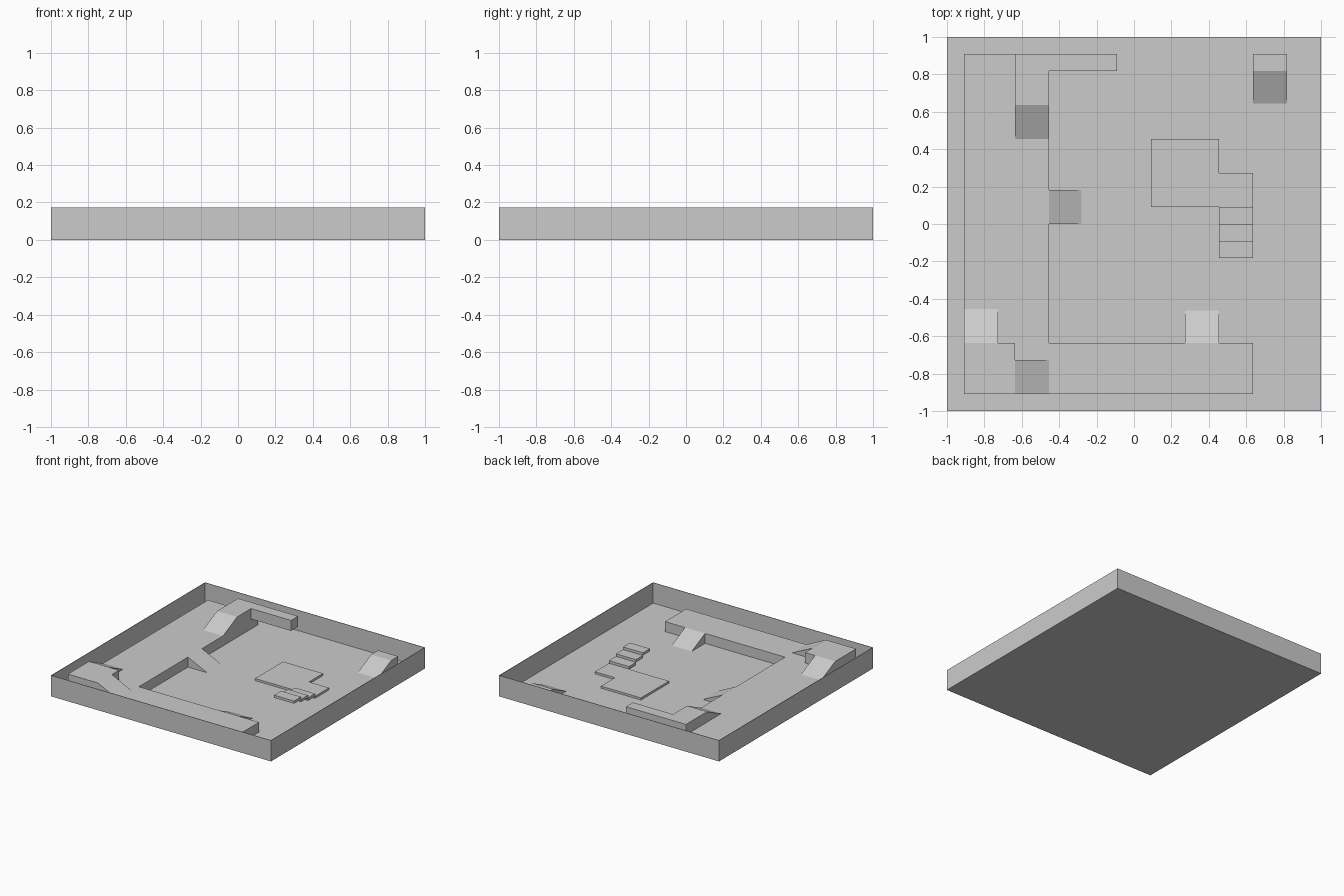
import bpy, bmesh
from math import radians
from mathutils import Matrix, Vector

cube = bpy.data.objects.get("Cube")
if cube:
    bpy.data.objects.remove(cube, do_unlink=True)

CELL = 2 / 22        # floor plan module
LEVEL = 0.086        # height of one storey
STEP = LEVEL / 4     # height of one stair tread

grey = bpy.data.materials.new("plain grey")
grey.use_nodes = True
grey.diffuse_color = (0.6, 0.6, 0.6, 1)
grey.node_tree.nodes["Principled BSDF"].inputs["Base Color"].default_value = (0.6, 0.6, 0.6, 1)


def prism(name, outline, offset, matrix=None):
    """Extrude a closed outline along an offset and make it an object."""
    bm = bmesh.new()
    face = bm.faces.new([bm.verts.new(p) for p in outline])
    moved = bmesh.ops.extrude_face_region(bm, geom=[face], use_keep_orig=True)["geom"]
    bmesh.ops.translate(bm, vec=Vector(offset),
                        verts=[g for g in moved if isinstance(g, bmesh.types.BMVert)])
    if matrix:
        bmesh.ops.transform(bm, matrix=matrix, verts=bm.verts)
    bmesh.ops.recalc_face_normals(bm, faces=bm.faces)
    mesh = bpy.data.meshes.new(name)
    bm.to_mesh(mesh)
    bm.free()
    mesh.materials.append(grey)
    obj = bpy.data.objects.new(name, mesh)
    bpy.context.collection.objects.link(obj)
    return obj


def slab(name, plan, z, height):
    """Flat-topped block from a plan in cells."""
    return prism(name, [(x * CELL, y * CELL, z) for x, y in plan], (0, 0, height))


def box(name, x0, x1, y0, y1, z, height):
    return slab(name, [(x0, y0), (x1, y0), (x1, y1), (x0, y1)], z, height)


def ramp(name, x, y, heading, z):
    """Wedge whose high edge is centred on (x, y), falling along the heading."""
    side = [(0, -CELL, 0), (2 * CELL, -CELL, 0), (0, -CELL, LEVEL)]
    place = Matrix.Translation((x * CELL, y * CELL, z)) @ Matrix.Rotation(radians(heading), 4, 'Z')
    return prism(name, side, (0, 2 * CELL, 0), place)


# Open tray: floor and four thin walls
tray = box("tray", -11, 11, -11, 11, 0, 2 * LEVEL)
bm = bmesh.new()
bm.from_mesh(tray.data)
lid = [f for f in bm.faces if f.calc_center_median().z > 1.9 * LEVEL]
bmesh.ops.delete(bm, geom=lid, context='FACES_ONLY')
bm.to_mesh(tray.data)
bm.free()
shell = tray.modifiers.new("thickness", 'SOLIDIFY')
shell.thickness = 0.004
shell.offset = -1
shell.use_even_offset = True

# Lower storey: L-shaped terrace
slab("lower_terrace", [(-10, -10), (7, -10), (7, -7), (-5, -7), (-5, 10), (-10, 10)], 0, LEVEL)

# Upper storey: corner block, and a landing with an overhanging walkway
box("corner_block", -10, -7, -10, -7, LEVEL, LEVEL)
slab("upper_walkway", [(-7, 7), (-5, 7), (-5, 9), (-1, 9), (-1, 10), (-7, 10)], LEVEL, LEVEL)

# Small ledge in the far corner
box("corner_ledge", 7, 9, 9, 10, 0, LEVEL)

# Ramps
for name, x, y, heading, z in (
        ("walkway_ramp", -6, 7, -90, LEVEL),
        ("terrace_side_ramp", -5, 1, 0, 0),
        ("corner_back_ramp", -9, -7, 90, LEVEL),
        ("terrace_back_ramp", 4, -7, 90, 0),
        ("corner_side_ramp", -7, -9, 0, LEVEL),
        ("ledge_ramp", 8, 9, -90, 0)):
    ramp(name, x, y, heading, z)

# Low platform with floating stair treads beside it
box("low_platform", 1, 5, 1, 5, 0, STEP)
box("stair_landing", 5, 7, 1, 3, 0, STEP)
for i in range(1, 4):
    box(f"stair_tread_{i}", 5, 7, 1 - i, 2 - i, i * STEP, STEP)
